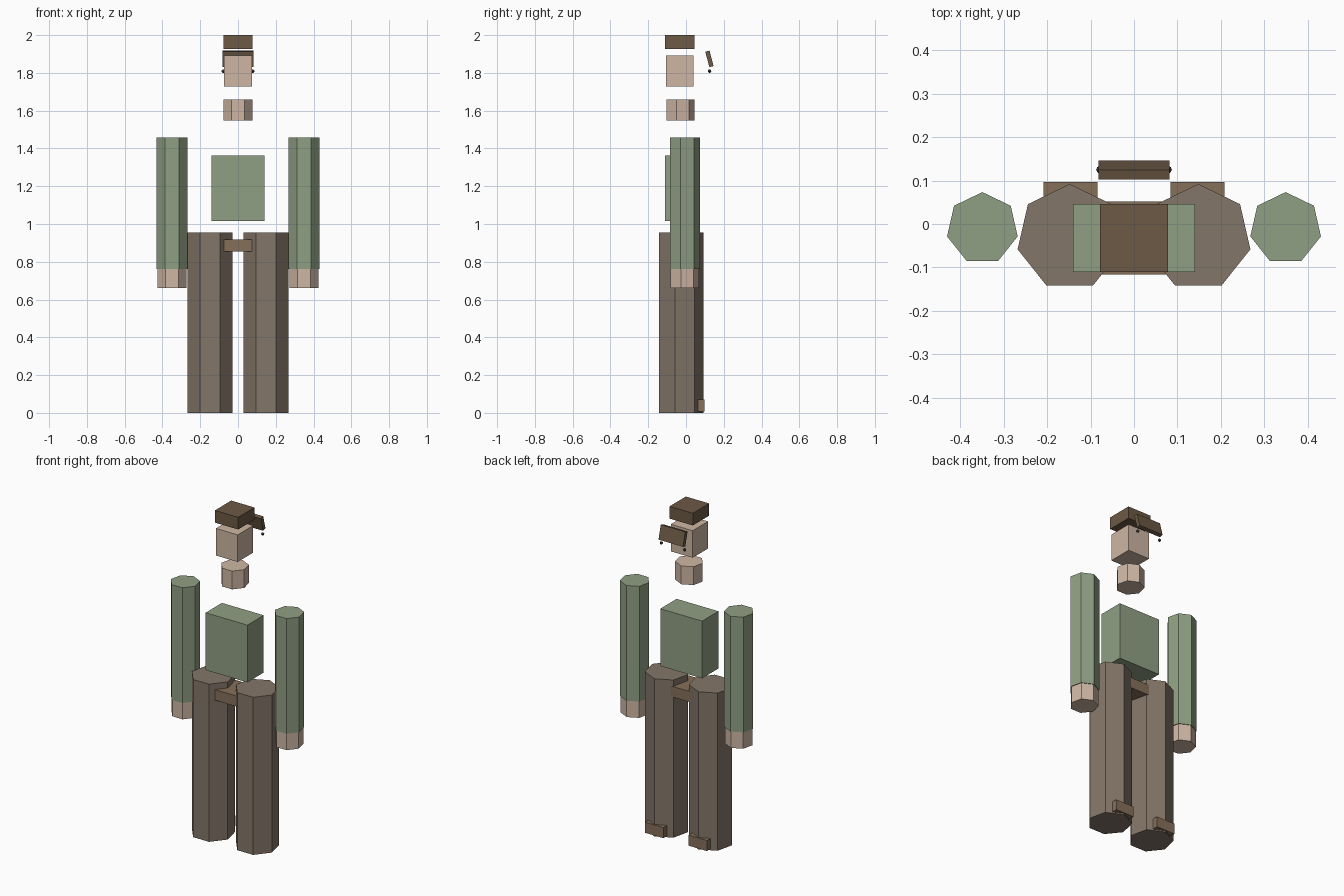
import bpy

if "Cube" in bpy.data.objects:
    bpy.data.objects.remove(bpy.data.objects["Cube"])


def material(name, rgb):
    m = bpy.data.materials.new(name)
    m.diffuse_color = (*rgb, 1)
    m.use_nodes = True
    m.node_tree.nodes["Principled BSDF"].inputs["Base Color"].default_value = m.diffuse_color
    return m


SKIN = material("skin", (0.62, 0.47, 0.37))
GREEN = material("green_cloth", (0.28, 0.35, 0.23))
TROUSER = material("trouser_cloth", (0.23, 0.18, 0.14))
LEATHER = material("leather", (0.24, 0.16, 0.10))
HAIR = material("hair_brown", (0.15, 0.10, 0.06))
DARK = material("dark_metal", (0.05, 0.045, 0.04))


def finish(name, mat):
    ob = bpy.context.object
    ob.name = name
    ob.data.materials.append(mat)
    return ob


def box(name, mat, center, size, tilt=0.0):
    bpy.ops.mesh.primitive_cube_add(size=1, location=center)
    ob = finish(name, mat)
    ob.scale = size
    ob.rotation_euler.x = tilt
    return ob


def prism(name, mat, x, y, r, z0, z1):
    """Seven-sided upright column with one corner pointing to +y."""
    bpy.ops.mesh.primitive_cylinder_add(vertices=7, radius=r, depth=z1 - z0,
                                        location=(x, y, (z0 + z1) / 2))
    return finish(name, mat)


# Head, neck and torso
box("hair", HAIR, (0, -0.032, 1.963), (0.156, 0.156, 0.074))
box("head", SKIN, (0, -0.033, 1.809), (0.146, 0.148, 0.164))
prism("neck", SKIN, 0, -0.033, 0.0785, 1.549, 1.66)
box("torso", GREEN, (0, -0.032, 1.19), (0.28, 0.156, 0.347))
box("hips", LEATHER, (0, -0.032, 0.886), (0.30, 0.168, 0.064))

# Tilted plate floating on the +y side of the head
box("visor", HAIR, (0, 0.124, 1.874), (0.164, 0.023, 0.085), 0.26)

# Paired parts
for side, s in (("left", -1), ("right", 1)):
    prism(f"{side}_sleeve", GREEN, s * 0.349, -0.010, 0.0834, 0.761, 1.459)
    prism(f"{side}_hand", SKIN, s * 0.349, -0.010, 0.079, 0.66, 0.761)
    prism(f"{side}_leg", TROUSER, s * 0.148, -0.031, 0.123, 0, 0.955)
    box(f"{side}_shoe", LEATHER, (s * 0.146, -0.001, 0.04), (0.124, 0.196, 0.064))
    bpy.ops.mesh.primitive_uv_sphere_add(segments=8, ring_count=6, radius=0.009,
                                         location=(s * 0.078, 0.125, 1.809))
    finish(f"{side}_visor_stud", DARK)
